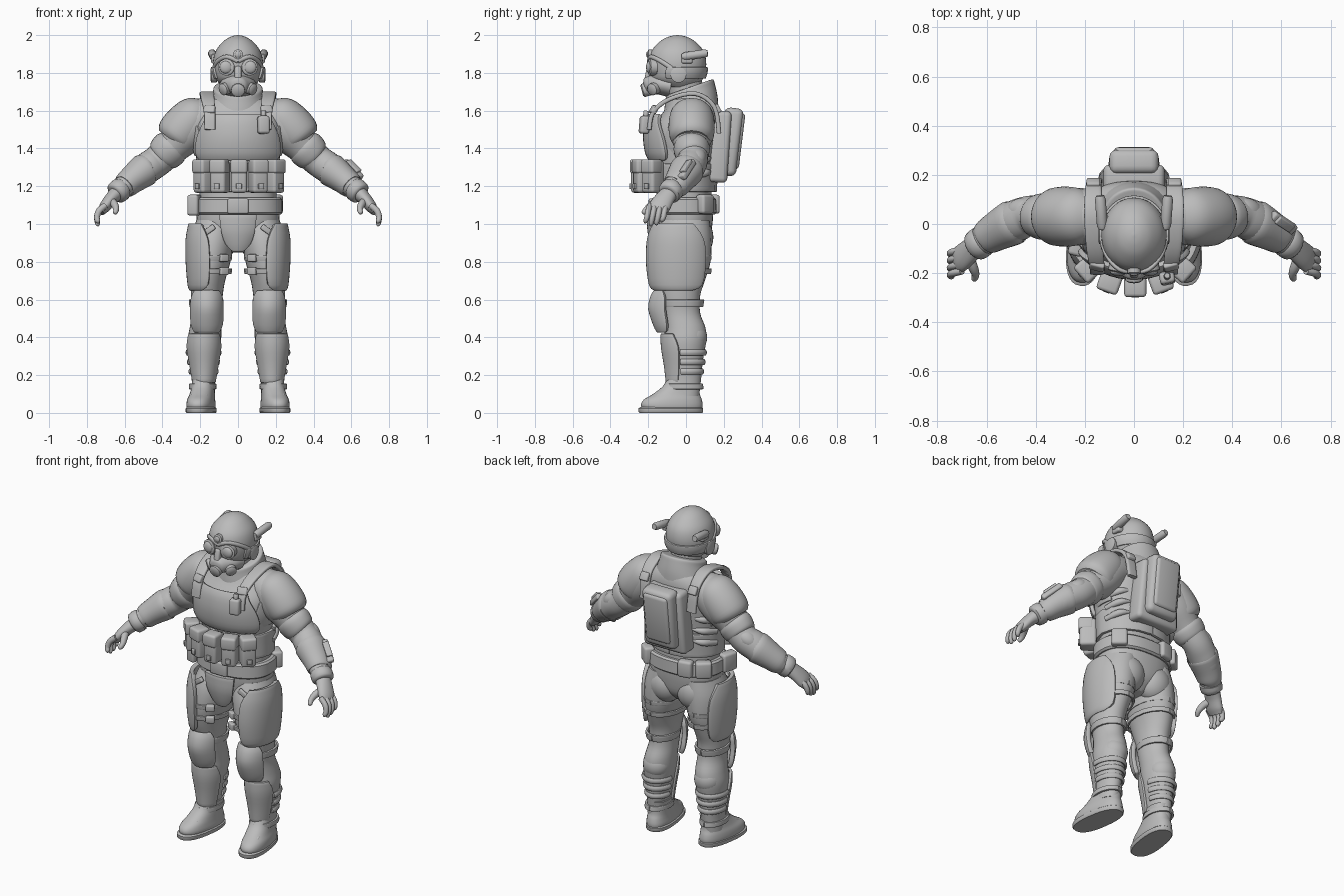
import bpy, bmesh, math
from mathutils import Vector, Matrix, Euler

grey = bpy.data.materials.new("uniform_grey")
grey.diffuse_color = (0.5, 0.5, 0.5, 1)


def finish(name, bm, mirror=False, mods=()):
    bmesh.ops.recalc_face_normals(bm, faces=bm.faces)
    me = bpy.data.meshes.new(name)
    bm.to_mesh(me)
    bm.free()
    me.materials.append(grey)
    ob = bpy.data.objects.new(name, me)
    bpy.context.collection.objects.link(ob)
    for kind, props in mods:
        m = ob.modifiers.new(kind, kind)
        for k, v in props.items():
            setattr(m, k, v)
    if mirror:
        ob.modifiers.new("mirror", 'MIRROR').use_mirror_merge = False
    return ob


def smooth_path(pts, steps):
    """Catmull-Rom through rows of numbers"""
    out = []
    for i in range(len(pts) - 1):
        a, b, c, d = (pts[max(0, min(len(pts) - 1, i + k))] for k in (-1, 0, 1, 2))
        for s in range(steps):
            t = s / steps
            out.append([0.5 * (2 * q + (r - p) * t + (2 * p - 5 * q + 4 * r - w) * t * t
                               + (3 * q - p - 3 * r + w) * t ** 3) for p, q, r, w in zip(a, b, c, d)])
    return out + [list(pts[-1])]


def limb(name, pts, axis=None, ref=(0, 1, 0), power=2.0, sides=28, steps=4, mirror=False, spin=0):
    """Loft of rings (x, y, z, r_side, r_ref); a fixed axis keeps rings parallel"""
    rows = smooth_path(pts, steps) if steps > 1 else [list(p) for p in pts]
    bm, rings = bmesh.new(), []
    for i, p in enumerate(rows):
        c = Vector(p[:3])
        nxt, prv = rows[min(i + 1, len(rows) - 1)], rows[max(i - 1, 0)]
        d = Vector(axis).normalized() if axis else (Vector(nxt[:3]) - Vector(prv[:3])).normalized()
        u = Vector(ref)
        u = (u - u.dot(d) * d).normalized()
        v = d.cross(u)
        ring = []
        for k in range(sides):
            a = 2 * math.pi * k / sides
            ca, sa = math.cos(a), math.sin(a)
            ring.append(bm.verts.new(
                c + v * max(p[3], .002) * math.copysign(abs(ca) ** (2 / power), ca)
                + u * max(p[4], .002) * math.copysign(abs(sa) ** (2 / power), sa)))
        rings.append(ring)
    for r0, r1 in zip(rings, rings[1:]):
        for k in range(sides):
            bm.faces.new((r0[k], r0[(k + 1) % sides], r1[(k + 1) % sides], r1[k]))
    bm.faces.new(rings[0])
    bm.faces.new(rings[-1])
    if spin:
        bmesh.ops.rotate(bm, verts=bm.verts, cent=pts[0][:3], matrix=Matrix.Rotation(math.radians(spin), 3, 'Z'))
    return finish(name, bm, mirror)


def box(name, loc, size, rot=(0, 0, 0), bevel=.012, mirror=False, taper=1.0):
    bm = bmesh.new()
    bmesh.ops.create_cube(bm, size=1)
    for v in bm.verts:
        if v.co.z > 0:
            v.co.x *= taper
        v.co = Vector(a * b for a, b in zip(v.co, size))
    bmesh.ops.bevel(bm, geom=bm.edges[:], offset=bevel, segments=3, profile=.5, affect='EDGES')
    bm.transform(Matrix.Translation(loc) @ Euler([math.radians(a) for a in rot]).to_matrix().to_4x4())
    return finish(name, bm, mirror)


def ball(name, loc, radii, rot=(0, 0, 0), mirror=False):
    bm = bmesh.new()
    bmesh.ops.create_uvsphere(bm, u_segments=28, v_segments=18, radius=1)
    bm.transform(Matrix.Translation(loc) @ Euler([math.radians(a) for a in rot]).to_matrix().to_4x4()
                 @ Matrix.Diagonal((*radii, 1)))
    return finish(name, bm, mirror)


def plate(name, cx, cy, rows, facing=0, thick=.02, mirror=False):
    """Curved armour patch; rows of (z, rx, ry, half width in degrees), facing from the front toward +x"""
    bm, n, grid = bmesh.new(), 16, []
    for z, rx, ry, half in smooth_path(rows, 3):
        angs = [math.radians(facing + half * (2 * k / n - 1)) for k in range(n + 1)]
        grid.append([bm.verts.new((cx + rx * math.sin(a), cy - ry * math.cos(a), z)) for a in angs])
    for g0, g1 in zip(grid, grid[1:]):
        for k in range(n):
            bm.faces.new((g0[k], g0[k + 1], g1[k + 1], g1[k]))
    return finish(name, bm, mirror, [
        ('SOLIDIFY', dict(thickness=thick, offset=0)),
        ('BEVEL', dict(width=thick * .3, segments=2, limit_method='ANGLE', angle_limit=math.radians(50)))])


def rod(name, p0, p1, r, mirror=False):
    """Short round cylinder with softened ends"""
    a, b = Vector(p0), Vector(p1)
    rows = [(*a.lerp(b, t), r * s, r * s) for t, s in ((0, .75), (.12, 1), (.88, 1), (1, .75))]
    ref = (0, 0, 1) if abs((b - a).normalized().z) < .8 else (0, 1, 0)
    return limb(name, rows, ref=ref, sides=20, steps=1, mirror=mirror)


Z = (0, 0, 1)
# Torso and pelvis
limb("torso", [(0, -.01, 1.06, .205, .15), (0, -.01, 1.18, .205, .145), (0, -.01, 1.30, .215, .16),
               (0, -.01, 1.42, .23, .17), (0, 0, 1.52, .23, .17), (0, .03, 1.60, .205, .145),
               (0, .04, 1.66, .15, .12), (0, .04, 1.70, .08, .08)], Z, power=2.4, sides=40)
limb("pelvis", [(0, -.01, .85, .05, .07), (0, -.01, .91, .16, .13), (0, -.01, 1.0, .215, .15),
                (0, -.01, 1.09, .215, .155)], Z, power=2.3, sides=36)
ball("buttock", (.095, .055, .93), (.105, .09, .11), mirror=True)
plate("groin_guard", 0, -.01, [(.86, .1, .15, 14), (.90, .13, .165, 28), (.97, .18, .18, 28), (1.05, .2, .18, 28)], thick=.03)
for i in range(3):
    limb("side_fold", [(.13, .13, 1.42 - i * .07, .005, .005), (.19, .10, 1.41 - i * .07, .018, .02),
                       (.225, .02, 1.39 - i * .07, .012, .015)], ref=Z, sides=12, mirror=True)

# Chest armour and harness
plate("chest_plate", 0, -.01, [(1.34, .235, .175, 58), (1.38, .25, .195, 62), (1.46, .25, .205, 58),
                               (1.54, .24, .195, 48), (1.58, .22, .175, 46)], thick=.025)
plate("chest_side_plate", 0, 0, [(1.36, .22, .17, 30), (1.44, .24, .18, 28), (1.52, .24, .18, 20)], facing=80, mirror=True)
limb("shoulder_strap", [(.15, -.195, 1.50, .012, .03), (.15, -.175, 1.59, .012, .03), (.16, -.09, 1.66, .012, .035),
                        (.165, .05, 1.69, .012, .038), (.165, .15, 1.62, .012, .032), (.16, .175, 1.48, .012, .03)],
     ref=(1, 0, 0), power=4, mirror=True)
box("strap_buckle", (.15, -.17, 1.605), (.06, .03, .045), (-30, 0, 15), .008, True)
box("back_buckle", (.165, .165, 1.61), (.055, .03, .05), (30, 0, 0), .008, True)
box("chest_radio", (.135, -.22, 1.525), (.062, .05, .095), (-5, 0, 12), .014)
rod("radio_knob", (.135, -.215, 1.56), (.135, -.21, 1.60), .014)

# Ammunition pouches
plate("pouch_band", 0, -.01, [(1.17, .22, .165, 180), (1.25, .222, .168, 180), (1.32, .225, .172, 180)], thick=.02)
for x, y, turn in ((-.178, -.175, -48), (-.095, -.225, -20), (.005, -.243, 0), (.105, -.225, 20), (.188, -.175, 48)):
    box("ammo_pouch", (x, y, 1.25), (.085, .095, .17), (0, 0, turn), .016)
    s, c = math.sin(math.radians(turn)), math.cos(math.radians(turn))
    box("pouch_flap", (x + s * .012, y - c * .012, 1.305), (.09, .085, .075), (0, 0, turn), .014)
    box("pouch_clip", (x + s * .05, y - c * .05, 1.20), (.03, .014, .03), (0, 0, turn), .004)

# Belt
limb("belt", [(0, -.012, z, r, r - .062) for z, r in ((1.05, .225), (1.06, .236), (1.13, .234), (1.14, .223))],
     Z, power=2.3, sides=40, steps=1)
box("belt_buckle", (0, -.185, 1.095), (.11, .025, .08), bevel=.008)
box("hip_pouch", (-.23, -.08, 1.10), (.06, .10, .11), (0, 0, -15), .014)
box("rear_pouch", (.19, .10, 1.105), (.09, .06, .10), (0, 0, -40), .014, True)
box("back_pouch", (-.10, .145, 1.105), (.085, .055, .10), (0, 0, 12), .014)

# Backpack
box("pack_frame", (0, .175, 1.41), (.29, .11, .38), (-4, 0, 0), .025, taper=.85)
box("pack_shell", (0, .235, 1.435), (.21, .10, .36), (-7, 0, 0), .03, taper=.95)
box("pack_cover", (0, .272, 1.44), (.165, .05, .30), (-7, 0, 0), .02)

# Collar, neck and head
limb("collar", [(0, .03, 1.57, .18, .15), (0, .025, 1.63, .155, .15), (0, .022, 1.69, .135, .14),
                (0, .02, 1.72, .128, .132), (0, .02, 1.725, .11, .115)], (0, -.35, 1), sides=36)
limb("neck", [(0, .01, 1.6, .09, .09), (0, 0, 1.7, .085, .09), (0, -.01, 1.8, .09, .09)], Z)
limb("helmet", [(0, -.03, 1.725, .08, .09), (0, -.045, 1.76, .112, .13), (0, -.045, 1.80, .128, .146),
                (0, -.045, 1.86, .132, .152), (0, -.045, 1.92, .116, .135), (0, -.045, 1.97, .074, .088),
                (0, -.045, 1.993, .035, .042), (0, -.045, 2.0, .003, .003)], Z, sides=40)
plate("helmet_rim", 0, -.045, [(1.77, .122, .142, 115), (1.80, .134, .152, 115), (1.83, .136, .155, 112)], facing=180, thick=.014)
limb("brow_ridge", [(0, -.198, 1.862, .009, .012), (.06, -.185, 1.885, .009, .012), (.11, -.13, 1.86, .009, .012),
                    (.133, -.06, 1.81, .008, .012), (.125, -.03, 1.77, .006, .01)], ref=Z, sides=12, mirror=True)
rod("head_lamp", (0, -.175, 1.895), (0, -.203, 1.897), .027)
ball("lamp_lens", (0, -.203, 1.897), (.017, .008, .017))
rod("goggle_rim", (.055, -.155, 1.83), (.064, -.198, 1.83), .044, True)
ball("goggle_lens", (.064, -.195, 1.83), (.033, .016, .033), mirror=True)
limb("mask", [(0, -.08, 1.73, .10, .06), (0, -.14, 1.74, .09, .055), (0, -.19, 1.735, .06, .05),
              (0, -.215, 1.73, .04, .04), (0, -.225, 1.728, .01, .01)], ref=Z)
box("nose_bridge", (0, -.195, 1.79), (.035, .04, .09), (-12, 0, 0), .012)
rod("mask_valve", (0, -.18, 1.72), (0, -.234, 1.705), .036)
rod("mask_filter", (.045, -.15, 1.725), (.085, -.185, 1.71), .032, True)
rod("ear_cap", (.11, -.04, 1.79), (.145, -.04, 1.79), .042, True)
rod("helmet_lamp_tube", (.128, -.02, 1.885), (.138, .115, 1.905), .022, True)
box("lamp_mount", (.122, .005, 1.875), (.04, .06, .05), bevel=.01, mirror=True)

# Arms
limb("arm", [(.11, .03, 1.57, .09, .10), (.20, .03, 1.55, .115, .115), (.28, .03, 1.48, .115, .115),
             (.355, .03, 1.40, .09, .088), (.425, .035, 1.335, .083, .08), (.475, .015, 1.30, .083, .085),
             (.53, -.01, 1.255, .076, .082), (.59, -.05, 1.21, .06, .066), (.645, -.09, 1.163, .048, .052)], mirror=True)
limb("shoulder_pad", [(.17, .03, 1.62, .05, .07), (.215, .03, 1.585, .103, .11), (.27, .03, 1.525, .121, .122),
                      (.325, .03, 1.465, .115, .116), (.345, .03, 1.44, .09, .09)], mirror=True)
limb("upper_arm_sleeve", [(.335, .03, 1.425, .085, .085), (.36, .03, 1.40, .1, .096), (.395, .032, 1.365, .094, .088),
                          (.41, .034, 1.35, .075, .075)], mirror=True)
ball("elbow_pad", (.46, .05, 1.345), (.075, .055, .05), (0, 38, -20), True)
limb("forearm_guard", [(.485, .01, 1.29, .075, .08), (.495, .005, 1.285, .088, .092), (.56, -.03, 1.235, .075, .08),
                       (.60, -.055, 1.20, .066, .07), (.605, -.06, 1.196, .05, .055)], mirror=True)
limb("glove_cuff", [(.612, -.065, 1.19, .05, .05), (.618, -.07, 1.186, .062, .064), (.645, -.09, 1.163, .06, .062),
                    (.652, -.095, 1.157, .045, .045)], mirror=True, steps=2)
box("wrist_device", (.60, .0, 1.285), (.14, .06, .035), (15, 40, -33), .01)
box("device_screen", (.612, .0, 1.305), (.09, .036, .02), (15, 40, -33), .005)

# Hands
limb("palm", [(.64, -.085, 1.165, .04, .045), (.675, -.115, 1.13, .034, .052), (.705, -.14, 1.09, .03, .056),
              (.725, -.15, 1.06, .018, .045)], mirror=True)
for i, drop in enumerate((.02, .005, .0, .015)):
    y = -.105 - .029 * i
    limb("finger", [(.70, y, 1.10, .016, .014), (.735, y - .008, 1.07, .017, .015), (.747, y - .015, 1.035, .015, .014),
                    (.742, y - .022, 1.0 + drop, .013, .012), (.737, y - .024, .99 + drop, .004, .004)],
         sides=12, mirror=True)
limb("thumb", [(.675, -.13, 1.125, .024, .022), (.655, -.175, 1.105, .021, .02), (.645, -.205, 1.08, .017, .016),
               (.65, -.225, 1.06, .012, .012), (.652, -.23, 1.055, .004, .004)], ref=(1, 0, 0), sides=14, mirror=True)

# Legs
limb("leg", [(.12, -.005, 1.02, .10, .13), (.135, -.02, .92, .118, .155), (.148, -.028, .80, .108, .158),
             (.16, -.035, .70, .092, .135), (.165, -.035, .62, .084, .11), (.165, -.025, .53, .078, .10),
             (.172, -.005, .45, .084, .108), (.178, -.003, .38, .088, .11), (.18, -.005, .28, .075, .095),
             (.185, -.008, .18, .06, .088), (.19, -.01, .09, .056, .08)], Z, mirror=True, sides=32)
plate("thigh_plate", .15, -.035, [(.655, .096, .13, 45), (.68, .105, .15, 68), (.80, .115, .165, 72),
                                  (.92, .115, .16, 68), (1.0, .10, .14, 48)], facing=72, thick=.025, mirror=True)
for z in (.75, .82):
    plate("thigh_strap", .148, -.03, [(z - .014, .108, .158, 180), (z + .014, .112, .162, 180)], thick=.012, mirror=True)
    box("thigh_buckle", (.075, -.165, z), (.05, .03, .04), (0, 0, -30), .007, True)
box("hip_clip", (.15, -.165, .97), (.06, .02, .03), (0, 35, 10), .006, True)
plate("knee_pad", .165, -.04, [(.43, .07, .10, 55), (.47, .085, .12, 62), (.55, .088, .145, 62),
                               (.61, .085, .135, 60), (.645, .075, .115, 48)], thick=.03, mirror=True)
plate("knee_strap", .168, -.02, [(.56, .082, .105, 180), (.60, .086, .112, 180)], thick=.014, mirror=True)
plate("shin_guard", .18, -.01, [(.16, .058, .088, 70), (.25, .072, .098, 75), (.35, .088, .114, 75),
                                (.42, .088, .115, 60)], thick=.018, mirror=True)
for z, r in ((.22, .068), (.27, .076), (.32, .083)):
    plate("calf_strap", .182, -.005, [(z - .014, r, r + .02, 95), (z, r + .006, r + .026, 95), (z + .014, r, r + .02, 95)],
          facing=170, thick=.014, mirror=True)
ball("calf_muscle", (.175, .03, .40), (.08, .082, .085), mirror=True)

# Boots
limb("boot", [(.195, -.07, .012, .068, .155), (.195, -.075, .04, .073, .165), (.195, -.07, .07, .07, .155),
              (.192, -.05, .10, .064, .125), (.19, -.025, .14, .06, .098), (.188, -.01, .18, .06, .088)],
     Z, power=2.3, sides=32, mirror=True, spin=8)
limb("boot_sole", [(.195, -.08, 0, .072, .168), (.195, -.08, .006, .077, .173), (.195, -.08, .024, .077, .173),
                   (.195, -.08, .03, .07, .165)], Z, power=2.4, sides=32, steps=1, mirror=True, spin=8)
plate("boot_cuff", .187, -.012, [(.125, .066, .10, 180), (.155, .066, .096, 180)], thick=.014, mirror=True)
box("instep_guard", (.2, -.12, .105), (.09, .10, .025), (26, 0, 8), .01, True)

# Apply modifiers and shade smooth with crisp edges
bpy.ops.object.select_all(action='SELECT')
bpy.context.view_layer.objects.active = bpy.context.selected_objects[0]
bpy.ops.object.convert(target='MESH')
bpy.ops.object.shade_smooth_by_angle(angle=math.radians(40))
